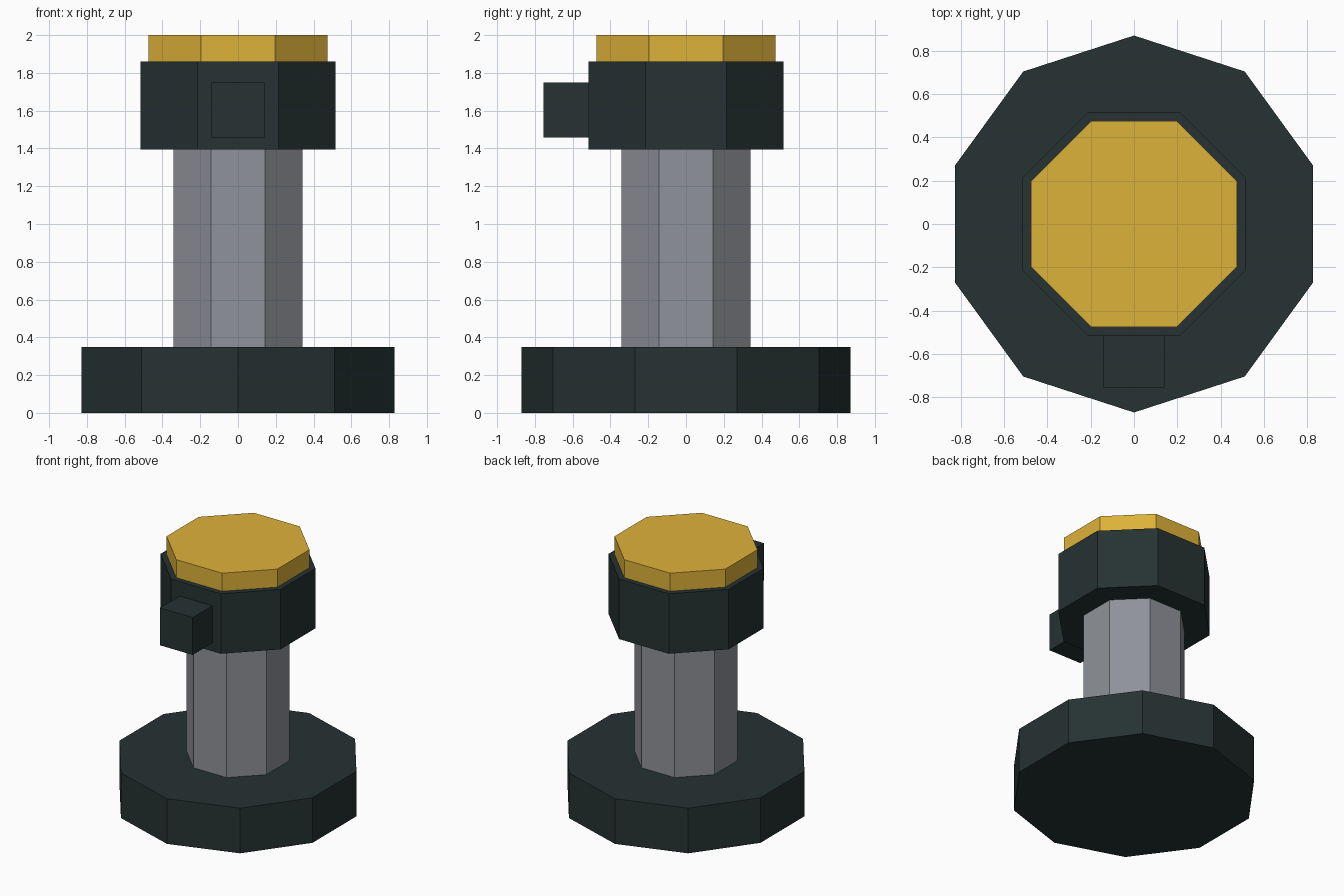
import bpy
from math import cos, pi

cube = bpy.data.objects.get("Cube")
if cube:
    bpy.data.objects.remove(cube, do_unlink=True)


def make_material(name, rgb):
    mat = bpy.data.materials.new(name)
    mat.use_nodes = True
    mat.diffuse_color = (*rgb, 1)
    mat.node_tree.nodes["Principled BSDF"].inputs["Base Color"].default_value = (*rgb, 1)
    return mat


dark = make_material("dark slate", (0.019, 0.032, 0.032))
grey = make_material("steel grey", (0.275, 0.287, 0.319))
gold = make_material("gold", (0.73, 0.445, 0.042))


def prism(name, sides, radius, bottom, top, mat, turn=0):
    """Upright flat-shaded prism between two heights."""
    bpy.ops.mesh.primitive_cylinder_add(
        vertices=sides, radius=radius, depth=top - bottom,
        location=(0, 0, (bottom + top) / 2), rotation=(0, 0, turn))
    obj = bpy.context.object
    obj.name = name
    obj.data.materials.append(mat)


def octagon(name, half_width, bottom, top, mat):
    """Octagonal prism with a flat side facing the front."""
    prism(name, 8, half_width / cos(pi / 8), bottom, top, mat, pi / 8)


# Ten-sided foot with a corner at the front
prism("base", 10, 0.87, 0, 0.35, dark)

# Column, collar and cap
octagon("shaft", 0.342, 0.35, 1.4, grey)
octagon("collar", 0.515, 1.395, 1.86, dark)
octagon("cap", 0.475, 1.86, 2.0, gold)

# Block standing out of the collar's front
bpy.ops.mesh.primitive_cube_add(size=1, location=(0, -0.63, 1.603))
block = bpy.context.object
block.name = "front_block"
block.scale = (0.28, 0.25, 0.29)
block.data.materials.append(dark)
